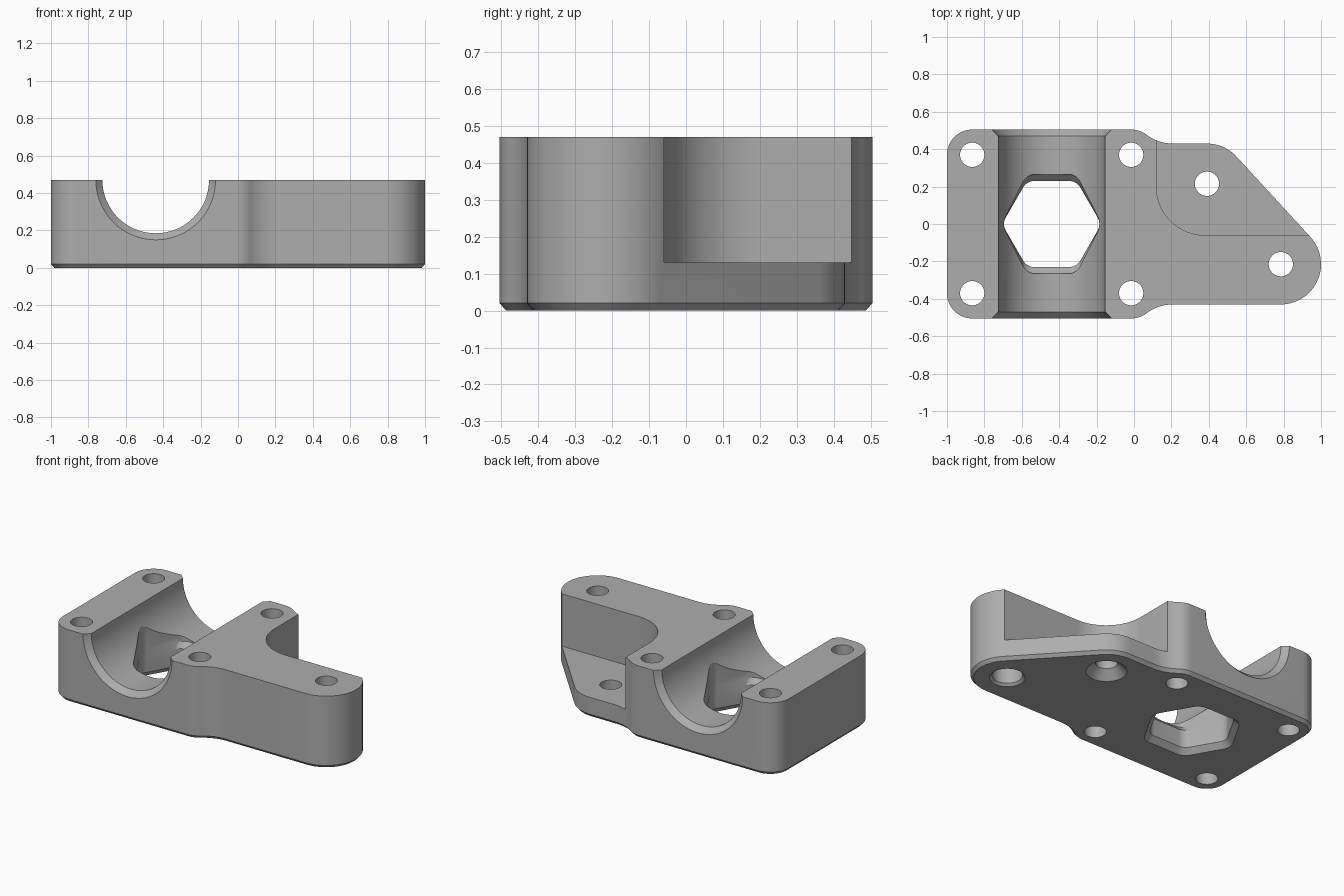
import bpy, bmesh
from math import cos, sin, pi, radians

cube = bpy.data.objects.get("Cube")
if cube:
    bpy.data.objects.remove(cube, do_unlink=True)

HEIGHT = 0.47
GROOVE_X = -0.44

grey = bpy.data.materials.new("plain grey")
grey.use_nodes = True
grey.diffuse_color = (0.42, 0.42, 0.42, 1)
grey.node_tree.nodes["Principled BSDF"].inputs["Base Color"].default_value = grey.diffuse_color


def arc(cx, cy, r, start, end, steps=14):
    angles = [radians(start + (end - start) * i / steps) for i in range(steps + 1)]
    return [(cx + r * cos(a), cy + r * sin(a)) for a in angles]


def circle(cx, cy, r, steps=40):
    return arc(cx, cy, r, 0, 360, steps)[:-1]


def loft(name, rings):
    """Closed solid through rings of equal point count."""
    bm = bmesh.new()
    loops = [[bm.verts.new(p) for p in ring] for ring in rings]
    n = len(loops[0])
    for low, high in zip(loops, loops[1:]):
        for i in range(n):
            j = (i + 1) % n
            bm.faces.new((low[i], low[j], high[j], high[i]))
    bm.faces.new(loops[0][::-1])
    bm.faces.new(loops[-1])
    bmesh.ops.recalc_face_normals(bm, faces=bm.faces)
    mesh = bpy.data.meshes.new(name)
    bm.to_mesh(mesh)
    bm.free()
    mesh.materials.append(grey)
    obj = bpy.data.objects.new(name, mesh)
    bpy.context.collection.objects.link(obj)
    return obj


def at(points, z):
    return [(x, y, z) for x, y in points]


def inset(points, d):
    """Move a counterclockwise outline inward."""
    result = []
    for i, (x, y) in enumerate(points):
        (ax, ay), (bx, by) = points[i - 1], points[(i + 1) % len(points)]
        dx, dy = bx - ax, by - ay
        length = (dx * dx + dy * dy) ** 0.5
        result.append((x - dy / length * d, y + dx / length * d))
    return result


def cut(body, cutter):
    mod = body.modifiers.new("cut", "BOOLEAN")
    mod.operation = "DIFFERENCE"
    mod.solver = "EXACT"
    mod.object = cutter
    bpy.context.view_layer.objects.active = body
    bpy.ops.object.modifier_apply(modifier=mod.name)
    bpy.data.objects.remove(cutter, do_unlink=True)


# Body outline: clamp block blending into a triangular arm
HUB, HUB_Y, BLEND = 0.135, 0.37, 53.13
outline = (
    arc(-0.865, -HUB_Y, HUB, 180, 270)
    + arc(-0.015, -HUB_Y, HUB, 270, 360 - BLEND)
    + arc(0.21, -0.67, 0.24, 180 - BLEND, 90)[1:]
    + arc(0.785, -0.215, 0.215, -90, 42.6, 24)
    + arc(0.39, 0.215, 0.215, 42.6, 90)
    + arc(0.21, 0.67, 0.24, 270, 180 + BLEND)
    + arc(-0.015, HUB_Y, HUB, BLEND, 90)[1:]
    + arc(-0.865, HUB_Y, HUB, 90, 180)
)
body = loft("clamp_bracket", [at(inset(outline, 0.018), 0), at(outline, 0.02), at(outline, HEIGHT)])

# Step down to the thin rear flange
step = arc(0.38, 0.2, 0.26, 180, 270, 24) + [(2, -0.06), (2, 1), (0.12, 1)]
cut(body, loft("step_cutter", [at(step, 0.13), at(step, 1)]))

# Round groove with chamfered ends
groove = [(-0.555, 0.37), (-0.47, 0.285), (0.47, 0.285), (0.555, 0.37)]
cut(body, loft("groove_cutter", [
    [(x, y, z) for x, z in circle(GROOVE_X, HEIGHT, r, 96)] for y, r in groove]))

# Rounded hexagonal opening, flared above and chamfered below
hexagon = []
for k in range(6):
    a = k * pi / 3
    hexagon += arc(0.185 * cos(a), 0.185 * sin(a), 0.07, k * 60 - 30, k * 60 + 30, 6)
levels = [(-0.02, 1.21, 1.21), (0.035, 1, 1), (0.15, 1, 1), (0.185, 1, 1.15), (0.7, 1, 1.15)]
cut(body, loft("hexagon_cutter", [
    [(GROOVE_X + x * sx, y * sy, z) for x, y in hexagon] for z, sx, sy in levels]))

# Bolt holes: plain at the clamp corners, widened underneath on the arm
plain = [(-0.1, 0.065), (0.8, 0.065)]
bored = [(-0.02, 0.125), (0.015, 0.09), (0.35, 0.09), (0.351, 0.065), (0.8, 0.065)]
sunk = [(-0.02, 0.14), (0.055, 0.065), (0.8, 0.065)]
holes = [(x, y, plain) for x in (-0.865, -0.015) for y in (-HUB_Y, HUB_Y)]
holes += [(0.785, -0.215, bored), (0.39, 0.215, sunk)]
for x, y, profile in holes:
    cut(body, loft("hole_cutter", [at(circle(x, y, r), z) for z, r in profile]))

# Smooth curved walls, keep edges crisp
bpy.ops.object.select_all(action="DESELECT")
body.select_set(True)
bpy.context.view_layer.objects.active = body
bpy.ops.object.shade_smooth_by_angle(angle=radians(25))
